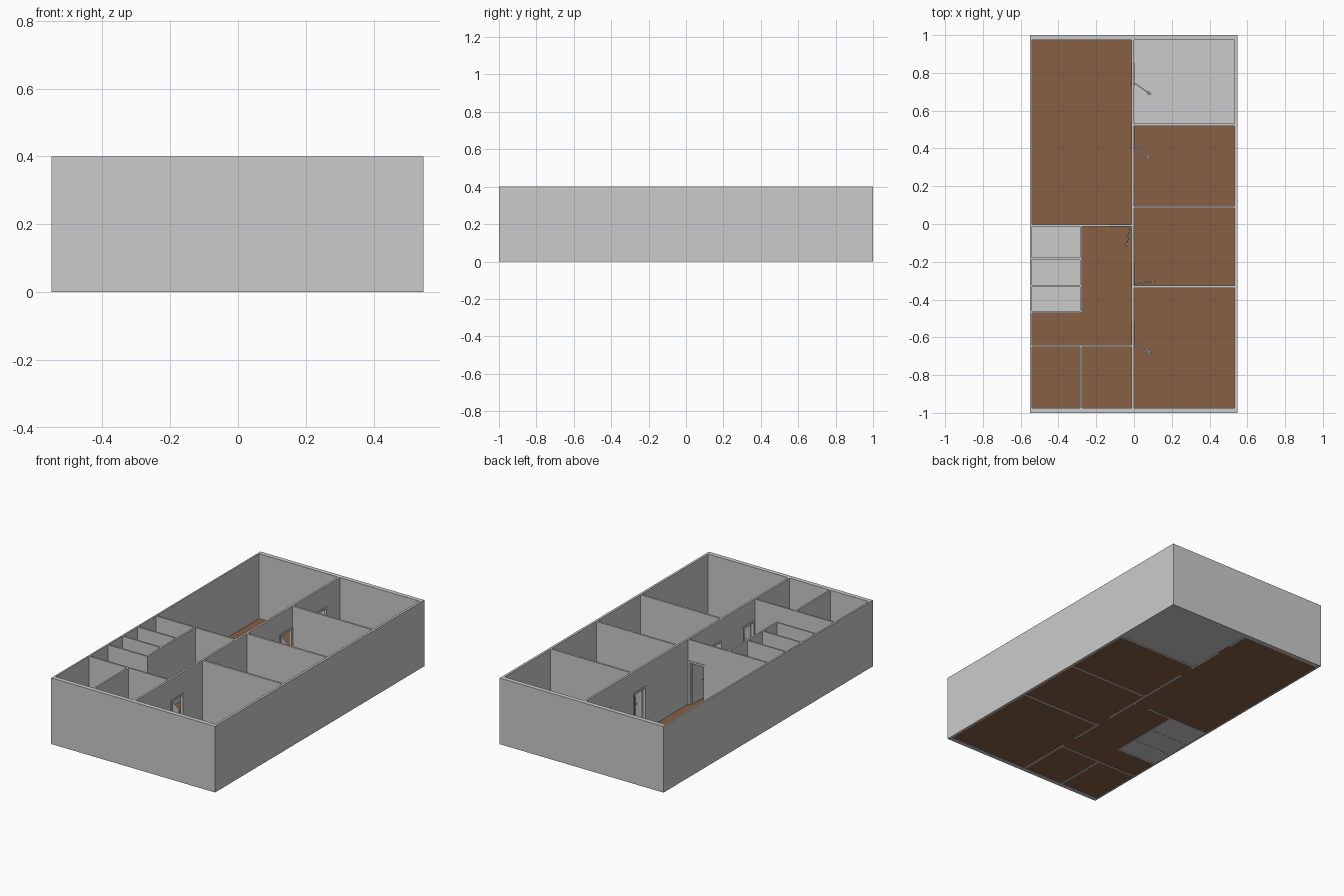
import bpy, math
from mathutils import Matrix, Vector

if "Cube" in bpy.data.objects:
    bpy.data.objects.remove(bpy.data.objects["Cube"])


def material(name, rgb):
    m = bpy.data.materials.new(name)
    m.diffuse_color = (*rgb, 1)
    m.use_nodes = True
    m.node_tree.nodes["Principled BSDF"].inputs["Base Color"].default_value = m.diffuse_color
    return m


GREY = material("plaster grey", (0.6, 0.6, 0.6))
BROWN = material("wood brown", (0.25, 0.115, 0.058))
H = 0.4          # wall height
DOOR_H = 0.27    # door opening height


def box(name, x0, x1, y0, y1, z0, z1, mat=GREY, matrix=None):
    x0, x1 = sorted((x0, x1))
    y0, y1 = sorted((y0, y1))
    v = [(x, y, z) for z in (z0, z1) for x, y in ((x0, y0), (x1, y0), (x1, y1), (x0, y1))]
    f = [(3, 2, 1, 0), (4, 5, 6, 7)] + [(i, (i + 1) % 4, (i + 1) % 4 + 4, i + 4) for i in range(4)]
    me = bpy.data.meshes.new(name)
    me.from_pydata(v, [], f)
    me.materials.append(mat)
    if matrix:
        me.transform(matrix)
    ob = bpy.data.objects.new(name, me)
    bpy.context.collection.objects.link(ob)
    return ob


def wall(name, axis, at, a, b, doors=(), t=0.012):
    """Wall running from a to b along an axis, with framed door openings."""
    def part(n, u0, u1, z0, z1, half):
        if axis == "y":
            box(n, at - half, at + half, u0, u1, z0, z1)
        else:
            box(n, u0, u1, at - half, at + half, z0, z1)

    pos = a
    for d0, d1 in doors:
        part(name, pos, d0, 0, H, t / 2)
        part(name + "_lintel", d0, d1, DOOR_H, H, t / 2)
        # jambs and head of the door frame
        fw, half = 0.008, t / 2 + 0.003
        part("door_jamb", d0 - 0.004, d0 + fw, 0, DOOR_H, half)
        part("door_jamb", d1 - fw, d1 + 0.004, 0, DOOR_H, half)
        part("door_head", d0 - 0.004, d1 + 0.004, DOOR_H - fw, DOOR_H + 0.004, half)
        pos = d1
    part(name, pos, b, 0, H, t / 2)


def leaf(hinge, tip):
    """Open door leaf with a handle on both sides."""
    h, d = Vector(hinge), Vector(tip) - Vector(hinge)
    m = Matrix.Translation((h.x, h.y, 0)) @ Matrix.Rotation(math.atan2(d.y, d.x), 4, "Z")
    w = d.length
    box("door_leaf", 0, w, -0.003, 0.003, 0.01, DOOR_H - 0.01, GREY, m)
    box("door_handle", w - 0.022, w - 0.008, -0.009, 0.009, 0.125, 0.131, GREY, m)


# outer shell
X0, X1, XI0, XI1, YI = -0.55, 0.547, -0.54, 0.533, 0.973
box("left_outer_wall", X0, XI0, -1, 1, 0, H)
box("right_outer_wall", XI1, X1, -1, 1, 0, H)
box("back_outer_wall", XI0, XI1, YI, 1, 0, H)
box("front_outer_wall", XI0, XI1, -1, -YI, 0, H)

# floors
box("wood_floor", XI0, XI1, -YI, YI, 0.002, 0.008, BROWN)
box("back_room_floor", 0, XI1, 0.525, YI, 0.001, 0.01)
for y0, y1 in ((-0.182, -0.01), (-0.329, -0.182), (-0.466, -0.329)):
    box("stall_floor", XI0, -0.28, y0, y1, 0.001, 0.01)

# central spine wall with four doors
wall("spine_wall", "y", -0.006, -YI, YI,
     [(-0.635, -0.52), (-0.325, -0.21), (0.4, 0.515), (0.735, 0.85)])

# right hand room dividers
for y in (-0.332, 0.09, 0.526):
    wall("right_divider", "x", y, 0, XI1)

# left hand rooms
wall("hall_wall", "x", -0.008, XI0, -0.012, [(-0.125, -0.02)], t=0.01)
wall("washroom_wall", "x", -0.646, XI0, -0.012, t=0.01)
wall("closet_wall", "y", -0.281, -YI, -0.651, t=0.01)

# stalls
wall("stall_front", "y", -0.281, -0.471, -0.013, t=0.01)
for y in (-0.182, -0.329, -0.466):
    wall("stall_divider", "x", y, XI0, -0.286, t=0.01)

# open door leaves
for hinge, tip in (((0.004, 0.745), (0.09, 0.685)),
                   ((0.004, 0.41), (0.088, 0.35)),
                   ((0.004, -0.318), (0.11, -0.302)),
                   ((0.004, -0.627), (0.09, -0.688)),
                   ((-0.026, -0.02), (-0.038, -0.122))):
    leaf(hinge, tip)
